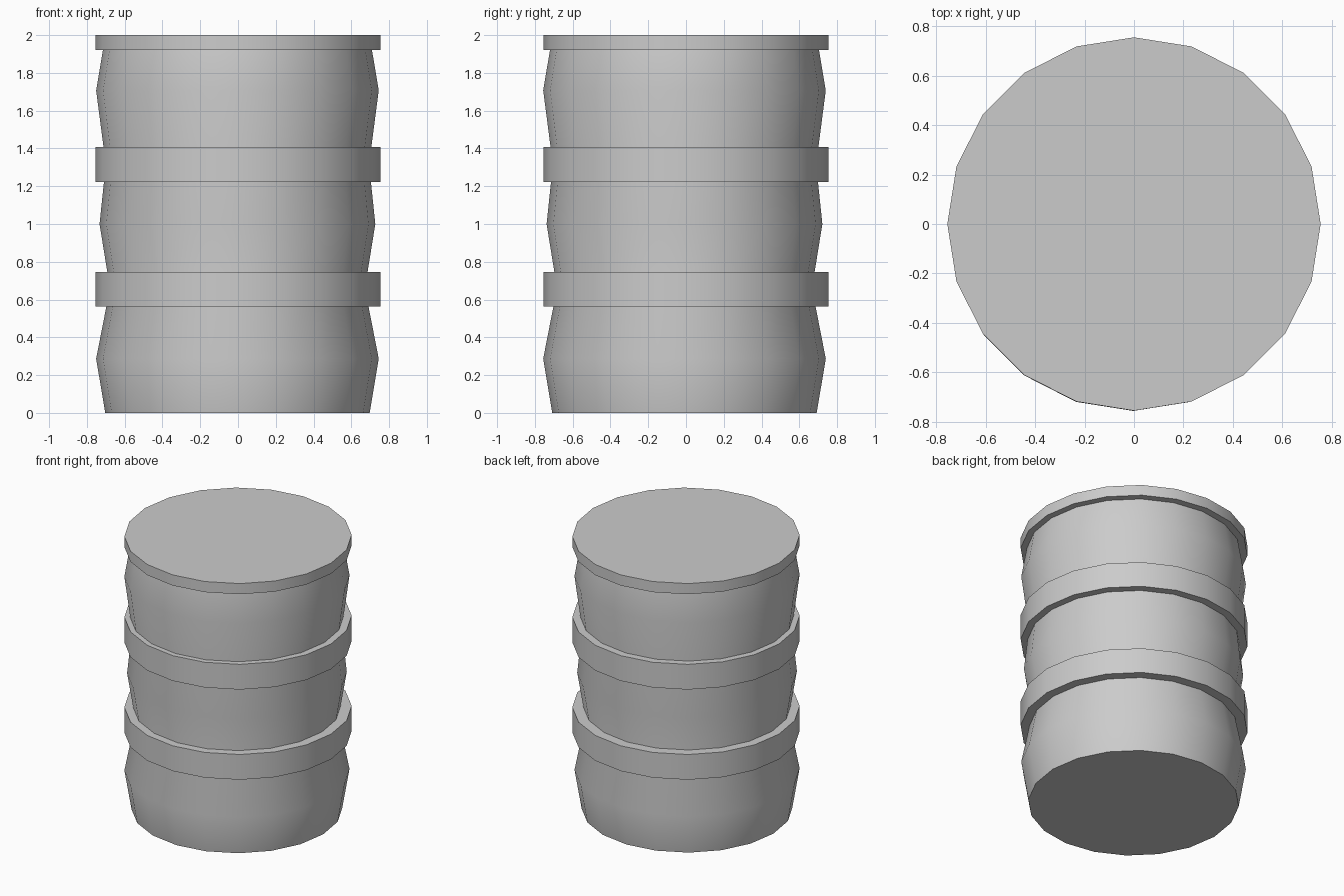
import bpy, bmesh, math

if "Cube" in bpy.data.objects:
    bpy.data.objects.remove(bpy.data.objects["Cube"])

SIDES = 20


def lathe(name, profile, centre=(0, 0), ring=False):
    """Turn a (radius, z) profile around z; capped solid, or a closed ring."""
    bm = bmesh.new()
    loops = []
    for r, z in profile:
        loops.append([bm.verts.new((centre[0] + r * math.cos(2 * math.pi * k / SIDES),
                                    centre[1] + r * math.sin(2 * math.pi * k / SIDES), z))
                      for k in range(SIDES)])
    pairs = list(zip(loops, loops[1:]))
    if ring:
        pairs.append((loops[-1], loops[0]))
    for a, b in pairs:
        for k in range(SIDES):
            n = (k + 1) % SIDES
            bm.faces.new((a[k], a[n], b[n], b[k]))
    if not ring:
        bm.faces.new(loops[0])
        bm.faces.new(loops[-1])
    bmesh.ops.recalc_face_normals(bm, faces=bm.faces)
    mesh = bpy.data.meshes.new(name)
    bm.to_mesh(mesh)
    bm.free()
    obj = bpy.data.objects.new(name, mesh)
    bpy.context.collection.objects.link(obj)
    bpy.ops.object.select_all(action='DESELECT')
    obj.select_set(True)
    bpy.context.view_layer.objects.active = obj
    bpy.ops.object.shade_smooth_by_angle(angle=math.radians(30))
    return obj


# Barrel body: three bulges, very slightly off-centre inside the hoops
lathe("barrel_body",
      [(0.70, 0), (0.748, 0.287), (0.675, 0.66), (0.73, 1.0),
       (0.697, 1.315), (0.748, 1.707), (0.704, 1.97)],
      centre=(-0.003, -0.008))

# Two hoops around the waists
for name, z0, z1 in (("lower_hoop", 0.562, 0.747), ("upper_hoop", 1.223, 1.408)):
    lathe(name, [(0.755, z0), (0.755, z1), (0.66, z1), (0.66, z0)], ring=True)

# Flat lid
lathe("lid", [(0.755, 1.922), (0.755, 2.0)])
